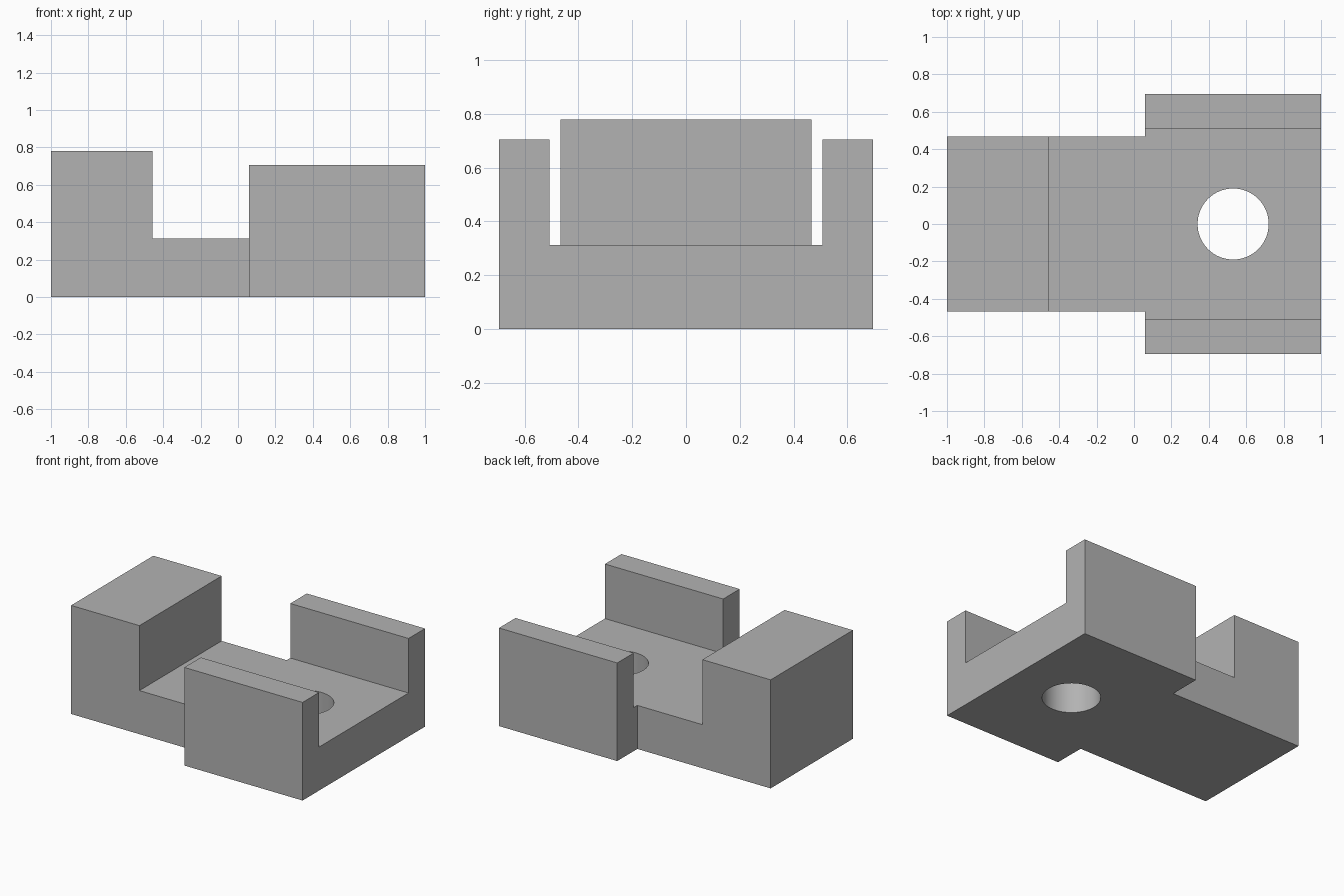
import bpy, bmesh, math
from mathutils import Matrix, Vector

if "Cube" in bpy.data.objects:
    bpy.data.objects.remove(bpy.data.objects["Cube"], do_unlink=True)

TOP, RAIL_TOP, FLOOR = 0.78, 0.705, 0.313
TONGUE, WIDE, CHANNEL = 0.467, 0.695, 0.508
STEP, BLOCK = 0.06, -0.457

grey = bpy.data.materials.new("mid grey")
grey.use_nodes = True
grey.diffuse_color = (0.45, 0.45, 0.45, 1)
grey.node_tree.nodes["Principled BSDF"].inputs["Base Color"].default_value = grey.diffuse_color


def make_object(name, bm):
    bmesh.ops.recalc_face_normals(bm, faces=bm.faces)
    mesh = bpy.data.meshes.new(name)
    bm.to_mesh(mesh)
    bm.free()
    mesh.materials.append(grey)
    obj = bpy.data.objects.new(name, mesh)
    bpy.context.collection.objects.link(obj)
    return obj


def prism(name, outline, z0, z1):
    bm = bmesh.new()
    face = bm.faces.new([bm.verts.new((x, y, z0)) for x, y in outline])
    up = bmesh.ops.extrude_face_region(bm, geom=[face])["geom"]
    verts = [v for v in up if isinstance(v, bmesh.types.BMVert)]
    bmesh.ops.translate(bm, verts=verts, vec=Vector((0, 0, z1 - z0)))
    return make_object(name, bm)


def rectangle(x0, x1, half):
    return [(x0, -half), (x1, -half), (x1, half), (x0, half)]


def cut(body, cutter):
    cutter.hide_render = True
    mod = body.modifiers.new(cutter.name, "BOOLEAN")
    mod.operation, mod.solver, mod.object = "DIFFERENCE", "EXACT", cutter
    bpy.ops.object.modifier_apply(modifier=mod.name)
    bpy.data.objects.remove(cutter, do_unlink=True)


# T-shaped solid, mirrored about the x axis
side = [(-1, -TONGUE), (STEP, -TONGUE), (STEP, -WIDE), (1, -WIDE)]
body = prism("slotted_block", side + [(x, -y) for x, y in reversed(side)], 0, TOP)
bpy.context.view_layer.objects.active = body
body.select_set(True)

# Lower the side rails, then open the channel between them
cut(body, prism("rail_trim", rectangle(-0.2, 1.2, 0.9), RAIL_TOP, 1))
cut(body, prism("channel", rectangle(BLOCK, 1.3, CHANNEL), FLOOR, 1.1))

# Round through hole
bm = bmesh.new()
bmesh.ops.create_cone(bm, cap_ends=True, segments=64, radius1=0.19, radius2=0.19,
                      depth=2, matrix=Matrix.Translation((0.53, 0, 0)))
cut(body, make_object("hole", bm))

bpy.ops.object.shade_smooth_by_angle(angle=math.radians(30))
